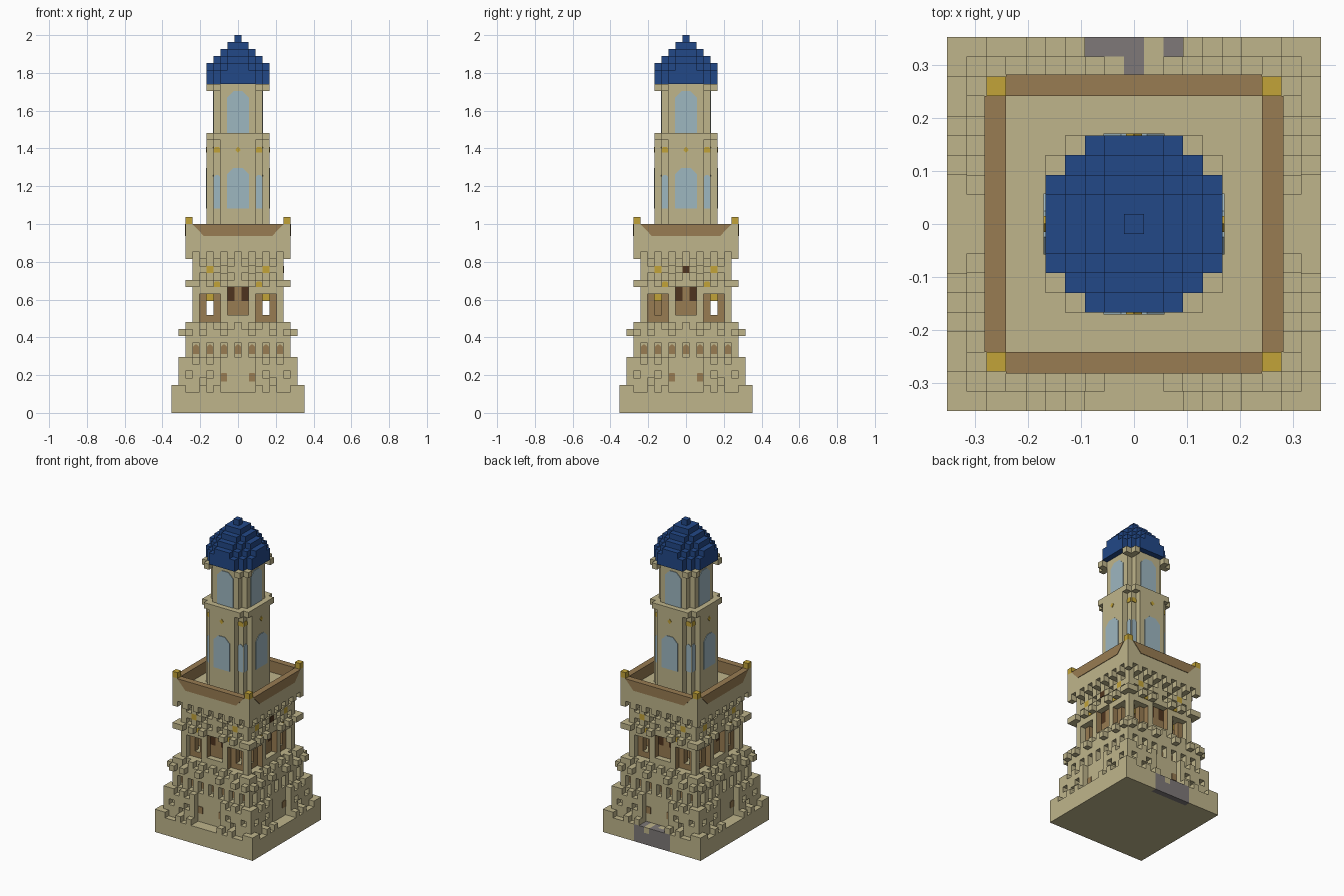
import bpy, bmesh, math
from mathutils import Vector, Matrix

cube = bpy.data.objects.get("Cube")
if cube:
    bpy.data.objects.remove(cube, do_unlink=True)

UNIT = 2 / 54  # edge of one block
MATS = {}


def material(name, *rgb):
    lin = [((c / 255 + 0.055) / 1.055) ** 2.4 for c in rgb] + [1]
    m = bpy.data.materials.new(name)
    m.use_nodes = True
    m.diffuse_color = lin
    m.node_tree.nodes["Principled BSDF"].inputs["Base Color"].default_value = lin
    MATS[name] = m


material("sandstone", 191, 181, 139)
material("brown", 152, 124, 82)
material("dark brown", 78, 52, 30)
material("roof blue", 34, 72, 135)
material("gold", 194, 163, 56)
material("glass blue", 158, 183, 192)
material("grey rubble", 126, 121, 120)
NAMES = list(MATS)


def finish(name, bm, colours):
    bm.transform(Matrix.Scale(UNIT, 4))
    me = bpy.data.meshes.new(name)
    bm.to_mesh(me)
    bm.free()
    for c in colours:
        me.materials.append(MATS[c])
    ob = bpy.data.objects.new(name, me)
    bpy.context.collection.objects.link(ob)


DIRS = [Vector(d) for d in ((1, 0, 0), (-1, 0, 0), (0, 1, 0), (0, -1, 0), (0, 0, 1), (0, 0, -1))]


def blocks(name, cells, colour="sandstone", paint=None):
    """Outer skin of a set of unit blocks; paint(cell, normal) picks a colour."""
    bm = bmesh.new()
    verts = {}
    for c in cells:
        centre = Vector((c[0], c[1], c[2] + 0.5))
        for n in DIRS:
            if tuple(int(a + b) for a, b in zip(c, n)) in cells:
                continue
            a = Vector((n.y, n.z, n.x))
            b = n.cross(a)
            corners = []
            for s, t in ((-1, -1), (1, -1), (1, 1), (-1, 1)):
                p = centre + (n + a * s + b * t) / 2
                key = tuple(round(v, 1) for v in p)
                if key not in verts:
                    verts[key] = bm.verts.new(p)
                corners.append(verts[key])
            face = bm.faces.new(corners)
            face.material_index = NAMES.index(paint(c, n) or colour) if paint else 0
    finish(name, bm, NAMES if paint else [colour])


def plates(name, colour, half, shapes, turns=range(4)):
    """Thin mirrored outlines laid on the four sides; shapes = (offset, half outline)."""
    bm = bmesh.new()
    for k in turns:
        rot = Matrix.Rotation(k * math.pi / 2, 3, "Z")
        for u, pts in shapes:
            outline = [(u + w, z) for w, z in pts] + [(u - w, z) for w, z in reversed(pts)]
            rings = [[bm.verts.new(rot @ Vector((x, -half - d, z))) for x, z in outline]
                     for d in (-0.02, 0.1)]
            bm.faces.new(rings[1])
            for i in range(len(outline)):
                j = (i + 1) % len(outline)
                bm.faces.new((rings[0][i], rings[0][j], rings[1][j], rings[1][i]))
    finish(name, bm, [colour])


def arch(w, z0, z1, cut):
    return [(w, z0), (w, z1 - cut), (w - cut, z1)]


def disc(r, reach, z0, z1):
    span = range(-r, r + 1)
    return {(x, y, z) for x in span for y in span for z in range(z0, z1)
            if abs(x) + abs(y) <= reach}


def square(r, z0, z1):
    return disc(r, 2 * r, z0, z1)


def studs(r, z, offsets):
    out = set()
    for u in offsets:
        for s in (-1, 1):
            out |= {(s * u, -r, z), (s * u, r, z), (-r, s * u, z), (r, s * u, z)}
    return out


# Base slab with patch of rubble at the back
def rubble(c, n):
    x, y, z = c
    if y == 9 and abs(x) <= 3 and n.x == 0 and not (x == 1 and z == 2):
        return "grey rubble"
    if y == 8 and n.z > 0 and x in (-2, 0, 2):
        return "grey rubble"


blocks("base_slab", square(9, 0, 3), paint=rubble)
blocks("base_studs", studs(9, 3, (3, 5, 8, 9)))

# Lower storey with a shallow recess and pitted corners
lower = square(8, 3, 8)
for z in range(3, 8):
    lower -= studs(8, z, (0, 1, 2))
lower -= studs(8, 7, (4, 6)) | studs(8, 5, (4, 7)) | studs(8, 4, (5,))
blocks("lower_storey", lower)
plates("lower_windows", "brown", 7.5, [(u, arch(0.45, 4.5, 5.7, 0.1)) for u in (-2, 2)])

# Arcade storey with small arches
arcade = square(7, 8, 13)
for z in (8, 9):
    arcade -= studs(7, z, (0, 2, 4, 6))
arcade -= studs(7, 12, (1, 3, 5))
blocks("arcade_storey", arcade | studs(8, 11, (2, 5, 7)))
plates("arcade_arches", "brown", 6.5,
       [(u, arch(0.45, 8.4, 9.75, 0.3)) for u in range(-6, 7, 2)])

# Main hall with arched recesses, through passages and pierced frieze
hall = square(6, 13, 23)
for z in range(13, 17):
    hall -= studs(6, z, (3, 4, 5))
for z in range(14, 18):
    hall -= studs(6, z, (0, 1))
for z in (19, 21):
    hall -= studs(6, z, (1, 3, 5))
hall -= studs(6, 20, (2,))
hall -= {(x, y, z) for x, y, z in hall
         if z in (14, 15, 16) and (abs(x) == 4 or abs(y) == 4)}
hall |= {(0, -4, z) for z in (14, 15, 16)}


def hall_paint(c, n):
    x, y, z = c
    if n.z:
        return None
    u, d = (abs(y), abs(x)) if n.x else (abs(x), abs(y))
    if d == 6 and u == 4 and z == 20:
        return "gold"
    if 13 <= z <= 17 and d < 6:
        return "dark brown" if u == 1 and z >= 16 else "brown"


blocks("main_hall", hall, paint=hall_paint)
blocks("hall_studs", studs(7, 18, (2, 4, 6, 7)))
plates("hall_gold_bosses", "gold", 6.5, [(u, arch(0.4, 18, 18.8, 0.2)) for u in (-3, 3)])
plates("frieze_opening", "dark brown", 6.5, [(0, arch(0.5, 20, 21, 0.05))], turns=(1,))
blocks("passage_lamps", {(sx * 4, sy * 4, 16) for sx in (-1, 1) for sy in (-1, 1)}, "gold")

# Terrace with parapet, dentils and gold corner posts
rim = square(7, 23, 27) - square(6, 25, 27)


def rim_paint(c, n):
    x, y, z = c
    if n.z > 0 and z == 26:
        return "brown"
    if z >= 25 and (x * n.x + y * n.y) < 0:
        return "brown"


blocks("terrace", rim, paint=rim_paint)
blocks("terrace_dentils", studs(7, 22, (1, 3, 5, 7)))
plates("parapet_panels", "brown", 7.5, [(0, [(4.9, 25.3), (6.5, 27)])])
blocks("corner_posts", studs(7, 27, (7,)), "gold")

# Lower tower with tall windows and bracketed top
blocks("lower_tower", disc(4, 6, 25, 39) | disc(4, 7, 39, 40))
plates("lower_tower_windows", "glass blue", 4.5, [(0, arch(1.55, 29.2, 35, 0.9))])
plates("lower_tower_side_windows", "glass blue", 3.5,
       [(u, arch(0.45, 29.2, 34, 0.3)) for u in (-3, 3)])
plates("tower_gold_bosses", "gold", 4.5, [(0, [(0.02, 37.2), (0.4, 37.6), (0.02, 38)])])
plates("tower_side_bosses", "gold", 3.5,
       [(u, arch(0.45, 37.2, 38, 0.2)) for u in (-3, 3)])

# Upper tower and its brackets
blocks("upper_tower", disc(3, 5, 40, 47))
blocks("roof_brackets", studs(4, 46, (3,)) | studs(3, 46, (3,)))
plates("upper_tower_windows", "glass blue", 3.5, [(0, arch(1.55, 40, 46, 0.9))])

# Stepped dome
dome = (disc(4, 6, 47, 49) | disc(4, 5, 49, 50) | disc(3, 4, 50, 51)
        | disc(2, 3, 51, 52) | square(1, 52, 53) | square(0, 53, 54))
blocks("dome", dome, "roof blue")
